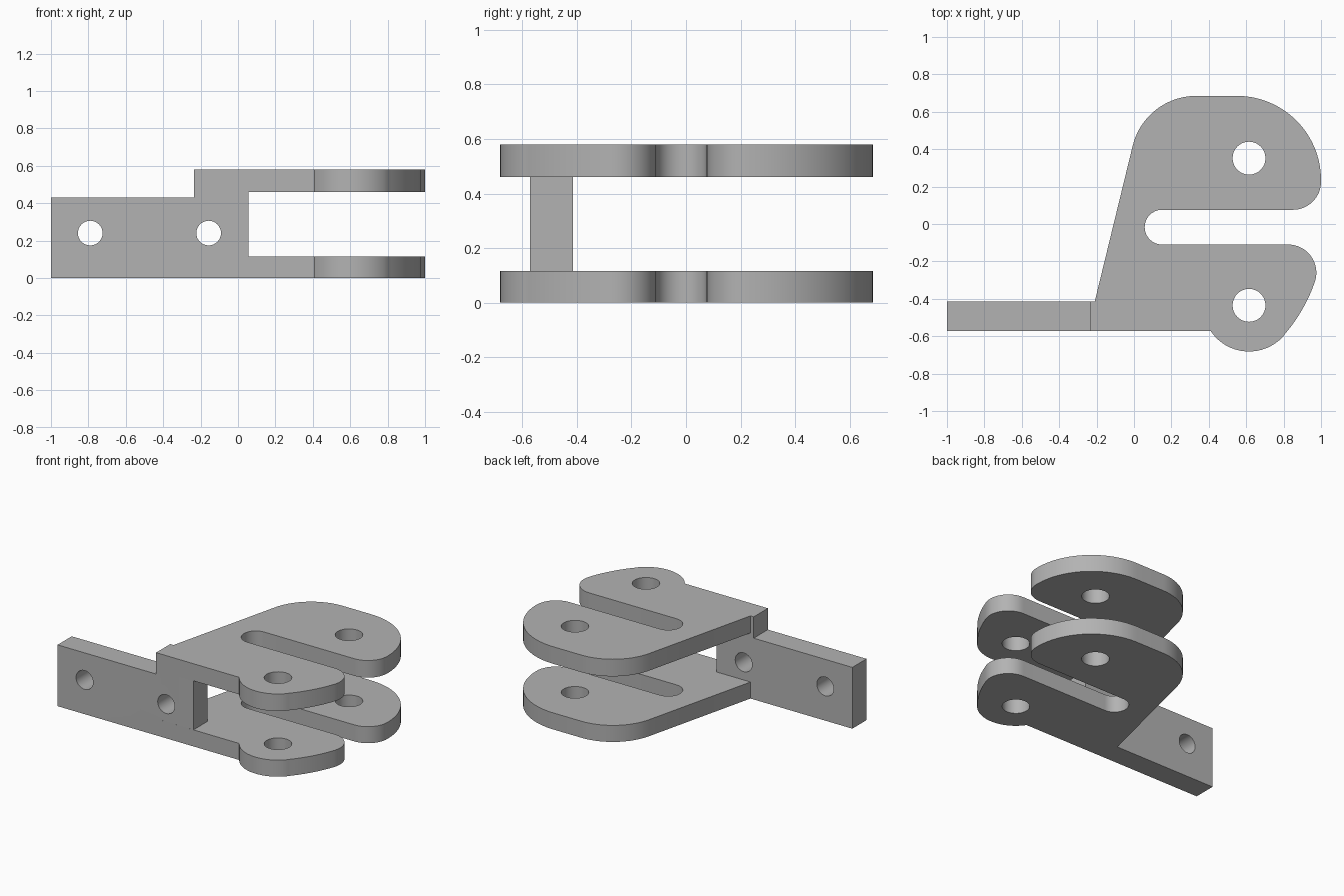
import bpy, bmesh
from math import cos, sin, radians

cube = bpy.data.objects.get("Cube")
if cube:
    bpy.data.objects.remove(cube, do_unlink=True)

grey = bpy.data.materials.new("plain grey")
grey.use_nodes = True
COLOUR = (0.45, 0.45, 0.45, 1)
grey.diffuse_color = COLOUR
grey.node_tree.nodes["Principled BSDF"].inputs["Base Color"].default_value = COLOUR


def arc(cx, cy, r, start, end, steps=16):
    angles = [radians(start + (end - start) * i / steps) for i in range(steps + 1)]
    return [(cx + r * cos(a), cy + r * sin(a)) for a in angles]


def prism(name, outline, low, high, upright=False):
    """Extrude an outline along z, or along y when upright."""
    bm = bmesh.new()
    place = (lambda u, v: (u, low, v)) if upright else (lambda u, v: (u, v, low))
    face = bm.faces.new([bm.verts.new(place(u, v)) for u, v in outline])
    out = bmesh.ops.extrude_face_region(bm, geom=[face])
    moved = [g for g in out["geom"] if isinstance(g, bmesh.types.BMVert)]
    shift = (0, high - low, 0) if upright else (0, 0, high - low)
    bmesh.ops.translate(bm, verts=moved, vec=shift)
    bmesh.ops.recalc_face_normals(bm, faces=bm.faces)
    mesh = bpy.data.meshes.new(name)
    bm.to_mesh(mesh)
    bm.free()
    mesh.materials.append(grey)
    obj = bpy.data.objects.new(name, mesh)
    bpy.context.collection.objects.link(obj)
    return obj


def combine(target, other, operation):
    bpy.context.view_layer.objects.active = target
    mod = target.modifiers.new(operation.lower(), "BOOLEAN")
    mod.operation, mod.object, mod.solver = operation, other, "EXACT"
    bpy.ops.object.modifier_apply(modifier=mod.name)
    bpy.data.objects.remove(other, do_unlink=True)


FRONT, BACK, TOP = -0.572, -0.415, 0.58

# Upright mounting wall with a raised step
bracket = prism("clevis_bracket", [
    (-1, 0), (0.055, 0), (0.055, TOP), (-0.235, TOP), (-0.235, 0.43), (-1, 0.43),
], FRONT, BACK, upright=True)

# Two-lobed plate outline, anticlockwise from the front left corner
plate = [(-0.21, FRONT)]
plate += arc(0.615, -0.435, 0.247, -146, -42)      # front lug
plate += arc(0.163, -0.033, 0.85, -41, -19)        # outer sweep
plate += arc(0.825, -0.26, 0.15, -18, 90)          # front lobe corner
plate += arc(0.15, -0.017, 0.093, -90, -270)       # slot end
plate += arc(0.85, 0.226, 0.15, -90, 0)            # rear lobe corner
plate += arc(0.55, 0.235, 0.45, 2, 90, 24)         # rear lobe
plate += arc(0.333, 0.335, 0.35, 90, 166, 20)      # rear left shoulder
plate += [(-0.21, BACK)]

for name, low, high in (("lower_plate", 0, 0.116), ("upper_plate", 0.46, TOP)):
    combine(bracket, prism(name, plate, low, high), "UNION")

# Pin holes through both plates
for y in (0.352, -0.435):
    hole = arc(0.615, y, 0.088, 0, 348.75, 31)
    combine(bracket, prism("pin_hole", hole, -0.1, 0.7), "DIFFERENCE")

# Bolt holes through the wall
for x in (-0.79, -0.157):
    hole = arc(x, 0.24, 0.066, 0, 348.75, 31)
    combine(bracket, prism("bolt_hole", hole, -0.7, -0.3, upright=True), "DIFFERENCE")

bpy.ops.object.select_all(action="DESELECT")
bracket.select_set(True)
bpy.context.view_layer.objects.active = bracket
bpy.ops.object.shade_smooth_by_angle(angle=radians(30))
